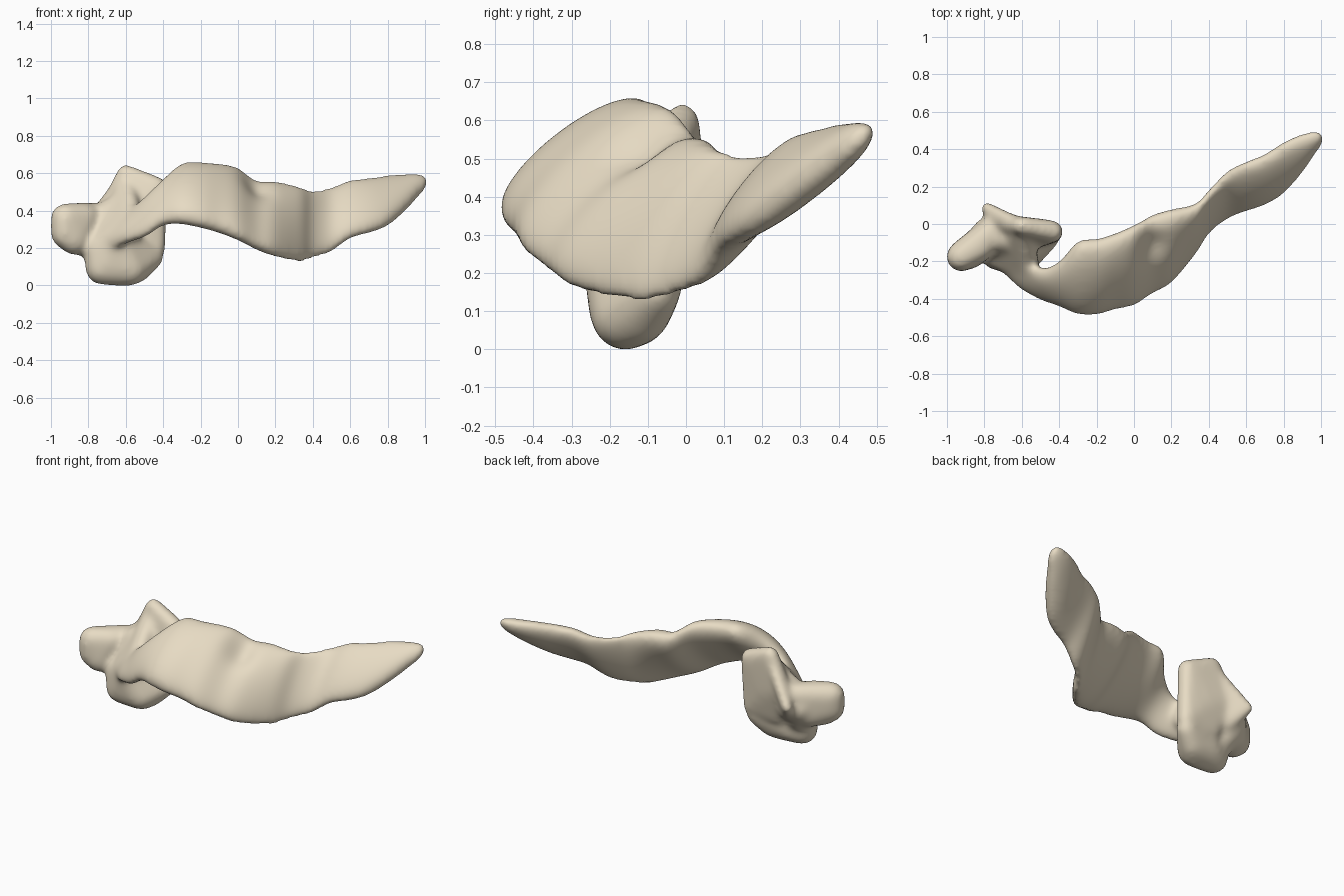
import bpy, bmesh, math
from mathutils import Vector, Matrix

if "Cube" in bpy.data.objects:
    bpy.data.objects.remove(bpy.data.objects["Cube"])

bm = bmesh.new()


def hull(balls):
    """Add a rounded lump: the convex hull of (x, y, z, radius) balls."""
    part = bmesh.new()
    for x, y, z, r in balls:
        bmesh.ops.create_icosphere(part, subdivisions=2, radius=r,
                                   matrix=Matrix.Translation((x, y, z)))
    res = bmesh.ops.convex_hull(part, input=part.verts)
    junk = [v for v in part.verts if not v.link_faces]
    junk += [g for g in res["geom_interior"] if isinstance(g, bmesh.types.BMVert) and g not in junk]
    bmesh.ops.delete(part, geom=junk, context='VERTS')
    keep = {f for f in res["geom"] if isinstance(f, bmesh.types.BMFace)}
    drop = [f for f in part.faces if f not in keep]
    bmesh.ops.delete(part, geom=drop, context='FACES')
    bmesh.ops.recalc_face_normals(part, faces=part.faces)
    me = bpy.data.meshes.new("lump")
    part.to_mesh(me)
    bm.from_mesh(me)
    bpy.data.meshes.remove(me)
    part.free()


def spline(a, b, c, d, t):
    return [0.5 * (2 * q + (r - p) * t + (2 * p - 5 * q + 4 * r - s) * t * t
                   + (3 * q - p - 3 * r + s) * t ** 3) for p, q, r, s in zip(a, b, c, d)]


# neck, body and tail: x, front-bottom edge (y, z), top-back edge (y, z), half thickness
body = [(-.74, -.2, .17, -.15, .26, .05), (-.62, -.33, .23, -.16, .36, .06),
        (-.5, -.39, .26, -.25, .47, .06), (-.4, -.43, .33, -.21, .56, .07),
        (-.3, -.475, .345, -.1, .635, .09), (-.2, -.475, .325, -.09, .64, .095),
        (-.1, -.445, .295, -.06, .635, .095), (0, -.425, .255, -.015, .615, .095),
        (.1, -.36, .205, .04, .545, .095), (.2, -.3, .165, .065, .545, .095),
        (.33, -.14, .127, .09, .525, .075), (.4, -.04, .145, .17, .51, .055),
        (.5, .035, .18, .275, .525, .055), (.6, .075, .255, .325, .56, .06),
        (.7, .11, .285, .365, .568, .065), (.8, .17, .325, .43, .582, .065),
        (.9, .28, .41, .475, .588, .055), (.97, .38, .485, .49, .593, .04),
        (1.01, .43, .525, .482, .578, .022)]
rows = []
for i in range(len(body) - 1):
    q = [body[max(0, min(len(body) - 1, i + k))] for k in (-1, 0, 1, 2)]
    rows += [spline(*q, t / 4) for t in range(4)]
rows.append(body[-1])
rings = []
N = 36
dent = Vector((.09, -.12, .52))  # shallow groove on the front of the body
for x, by, bz, ty, tz, h in rows:
    lo, hi = Vector((by, bz)), Vector((ty, tz))
    mid, axis = (lo + hi) / 2, (hi - lo) / 2
    side = Vector((-axis.y, axis.x)).normalized() * h
    ring = []
    for k in range(N):
        c, s = math.cos(k * math.tau / N), math.sin(k * math.tau / N)
        p = mid + axis * c + side * math.copysign(abs(s) ** .9, s)
        co = Vector((x, p.x, p.y))
        if s > 0:
            d = (co - dent).length / .08
            co += Vector((0, .02, -.03)) * math.exp(-d * d)
        ring.append(bm.verts.new(co))
    rings.append(ring)
for a, b in zip(rings, rings[1:]):
    for k in range(N):
        bm.faces.new((a[k], a[(k + 1) % N], b[(k + 1) % N], b[k]))
bm.faces.new(rings[0])
bm.faces.new(rings[-1][::-1])
bmesh.ops.recalc_face_normals(bm, faces=bm.faces)

# lower head
hull([(-.73, -.16, .09, .09), (-.58, -.16, .088, .094), (-.46, -.075, .15, .065),
      (-.66, -.16, .22, .11), (-.74, -.15, .2, .09), (-.58, -.11, .22, .08),
      (-.66, -.12, .1, .08), (-.54, -.12, .09, .08)])
# upright plate at the back of the head
hull([(-.6, -.01, .6, .05), (-.435, -.04, .525, .06), (-.44, -.055, .2, .055),
      (-.62, -.08, .2, .08), (-.7, 0, .4, .05), (-.55, -.04, .35, .07)])
# pointed rear ridge
hull([(-.79, .09, .34, .032), (-.7, .02, .43, .05), (-.72, -.03, .26, .06), (-.62, 0, .55, .04)])
# left lobe
hull([(-.925, -.175, .362, .08), (-.925, -.175, .275, .08), (-.82, -.09, .24, .08),
      (-.76, -.04, .37, .075), (-.82, -.12, .365, .08), (-.88, -.165, .24, .08)])
# filler between the lobe, the ridge and the lower head
hull([(-.79, -.05, .29, .085), (-.74, -.12, .2, .1), (-.68, -.08, .4, .07)])
# web joining the neck to the head
hull([(-.56, -.25, .33, .06), (-.6, -.03, .53, .055), (-.68, -.15, .3, .06),
      (-.6, -.12, .25, .07), (-.69, -.2, .24, .06)])

me = bpy.data.meshes.new("gland")
bm.to_mesh(me)
bm.free()
gland = bpy.data.objects.new("gland", me)
bpy.context.collection.objects.link(gland)

# fuse the lumps into one soft skin
fuse = gland.modifiers.new("fuse", 'REMESH')
fuse.mode = 'VOXEL'
fuse.voxel_size = 0.014
fuse.use_smooth_shade = True
soft = gland.modifiers.new("soften", 'SMOOTH')
soft.factor = 0.5
soft.iterations = 26

# warm tan surface
tan = bpy.data.materials.new("tan")
tan.diffuse_color = (.8, .71, .55, 1)
tan.use_nodes = True
tan.node_tree.nodes["Principled BSDF"].inputs["Base Color"].default_value = tan.diffuse_color
me.materials.append(tan)
